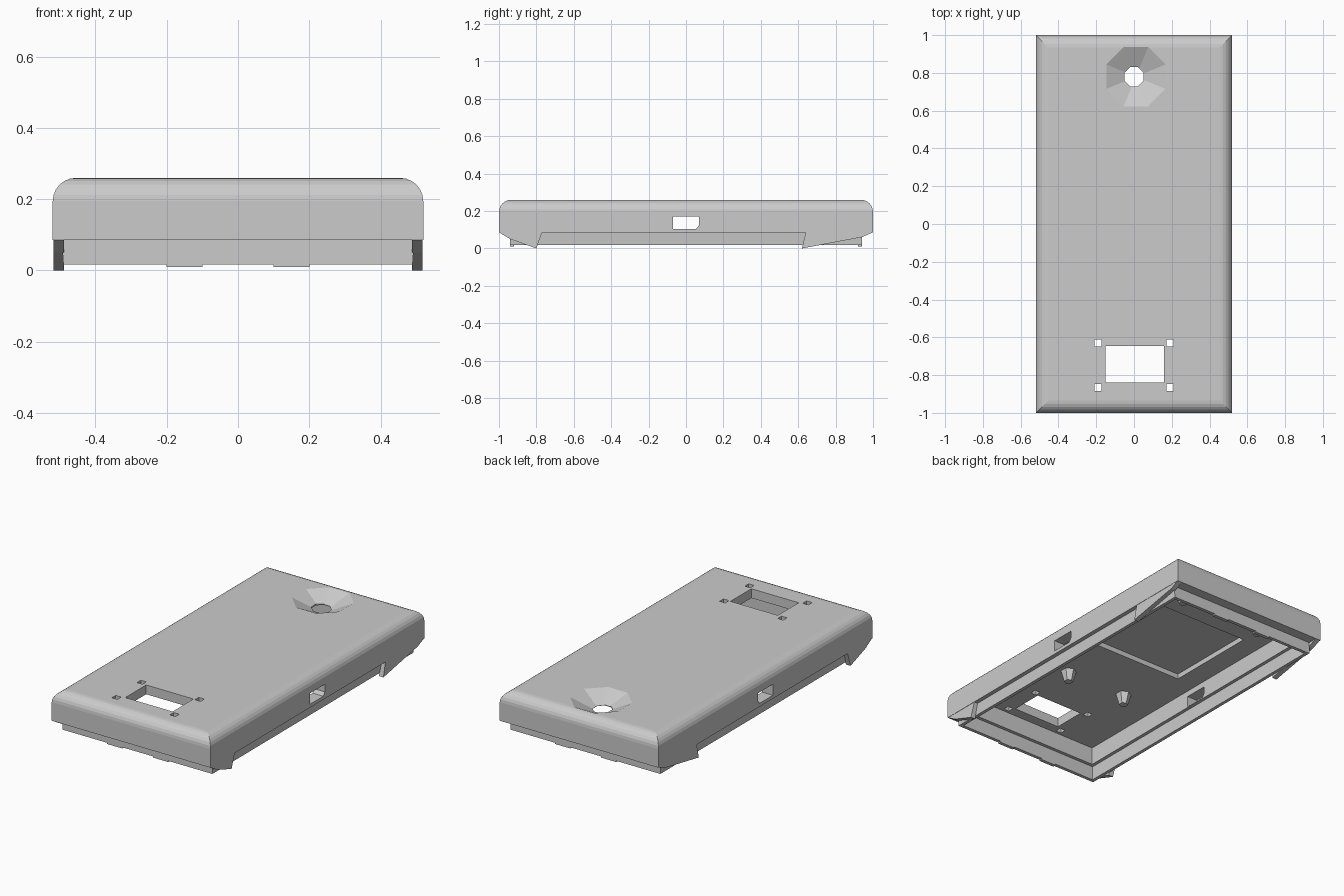
import bpy, bmesh, math
from mathutils import Matrix, Vector

if "Cube" in bpy.data.objects:
    bpy.data.objects.remove(bpy.data.objects["Cube"])


def make(name, bm):
    bmesh.ops.recalc_face_normals(bm, faces=bm.faces)
    me = bpy.data.meshes.new(name)
    bm.to_mesh(me)
    bm.free()
    ob = bpy.data.objects.new(name, me)
    bpy.context.collection.objects.link(ob)
    return ob


def box(name, x0, x1, y0, y1, z0, z1):
    bm = bmesh.new()
    m = (Matrix.Translation(((x0 + x1) / 2, (y0 + y1) / 2, (z0 + z1) / 2))
         @ Matrix.Diagonal((x1 - x0, y1 - y0, z1 - z0, 1)))
    bmesh.ops.create_cube(bm, size=1, matrix=m)
    return make(name, bm)


def cone(name, x, y, z0, z1, r0, r1, n, turn=0.0):
    bm = bmesh.new()
    m = Matrix.Translation((x, y, (z0 + z1) / 2)) @ Matrix.Rotation(turn, 4, 'Z')
    bmesh.ops.create_cone(bm, cap_ends=True, segments=n, radius1=r0, radius2=r1,
                          depth=z1 - z0, matrix=m)
    return make(name, bm)


def prism(name, pts, a, b):
    """Extrude a closed loop of points along the vector from a to b."""
    bm = bmesh.new()
    lo = [bm.verts.new(Vector(p) + Vector(a)) for p in pts]
    hi = [bm.verts.new(Vector(p) + Vector(b)) for p in pts]
    bm.faces.new(lo)
    bm.faces.new(hi[::-1])
    for i in range(len(pts)):
        j = (i + 1) % len(pts)
        bm.faces.new((lo[i], hi[i], hi[j], lo[j]))
    return make(name, bm)


def loft(name, rings):
    """Skin a stack of rectangles given as half width, half length, height."""
    bm = bmesh.new()
    loops = [[bm.verts.new((sx * hx, sy * hy, z))
              for sx, sy in ((-1, -1), (1, -1), (1, 1), (-1, 1))] for hx, hy, z in rings]
    for a, b in zip(loops, loops[1:]):
        for i in range(4):
            j = (i + 1) % 4
            bm.faces.new((a[i], a[j], b[j], b[i]))
    bm.faces.new(loops[0])
    bm.faces.new(loops[-1])
    return make(name, bm)


# shell: rounded top edge, outer wall, inset lip, inner wall and ceiling
R = 0.065
arc = [(0.52 - R + R * math.sin(t), 1 - R + R * math.sin(t), 0.26 - R + R * math.cos(t))
       for t in (math.radians(15 * k) for k in range(7))]
shell = loft("cover_shell", arc + [
    (0.52, 1.0, 0.085), (0.495, 0.94, 0.085), (0.49, 0.94, 0.017), (0.47, 0.92, 0.017),
    (0.47, 0.92, 0.10), (0.45, 0.90, 0.10), (0.45, 0.90, 0.205)])

# openings: dial dish and shaft hole, window, its corner notches, side slots, inner pocket
cutters = [
    cone("dish_cutter", 0.01, 0.78, 0.206, 0.266, 0.05, 0.183, 8, math.pi / 8),
    cone("shaft_cutter", 0, 0.78, 0.1, 0.3, 0.055, 0.055, 8, math.pi / 8),
    box("window_cutter", -0.15, 0.16, -0.84, -0.645, 0.15, 0.3),
    prism("side_slot_cutter", [(0, -0.07, 0.105), (0, 0.055, 0.105), (0, 0.07, 0.125),
                               (0, 0.07, 0.17), (0, -0.07, 0.17)], (-0.6, 0, 0), (0.6, 0, 0)),
    box("pocket_cutter", -0.32, 0.32, 0.0, 0.57, 0.15, 0.235)]
for x in (-0.19, 0.19):
    for y in (-0.63, -0.865):
        cutters.append(box("notch_cutter", x - 0.018, x + 0.018, y - 0.018, y + 0.018, 0.15, 0.3))
for c in cutters:
    c.hide_render = True
    mod = shell.modifiers.new(c.name, 'BOOLEAN')
    mod.operation, mod.solver, mod.object = 'DIFFERENCE', 'EXACT', c
bpy.context.view_layer.update()
cut_mesh = bpy.data.meshes.new_from_object(shell.evaluated_get(bpy.context.evaluated_depsgraph_get()))
shell.modifiers.clear()
shell.data = cut_mesh
for c in cutters:
    bpy.data.objects.remove(c)

# corner tabs below the wall, outside the lip
for s, side in ((-1, "left"), (1, "right")):
    for name, ys in (("front", (-1.0, -0.8, -0.77)), ("back", (1.0, 0.63, 0.60))):
        y_end, y_tip, y_in = ys
        pts = [(0, y_end, 0.086), (0, y_end * 0.94, 0.05), (0, y_tip, 0.0), (0, y_in, 0.086)]
        if name == "back":
            pts = [(0, 1.0, 0.086), (0, 0.94, 0.06), (0, 0.62, 0.0), (0, 0.64, 0.086)]
        prism(f"{name}_{side}_tab", pts, (s * 0.488, 0, 0), (s * 0.518, 0, 0))

# mounting posts hanging from the ceiling
for x, y in ((-0.2, -0.33), (0.2, -0.33), (-0.27, 0.75), (0.27, 0.75)):
    cone("mounting_post", x, y, 0.14, 0.21, 0.025, 0.045, 6)

# small snap ridges under the end lips
for s in (-1, 1):
    for x in (-0.15, 0.15):
        box("snap_ridge", x - 0.05, x + 0.05, s * 0.93 - 0.01, s * 0.93 + 0.01, 0.01, 0.03)
